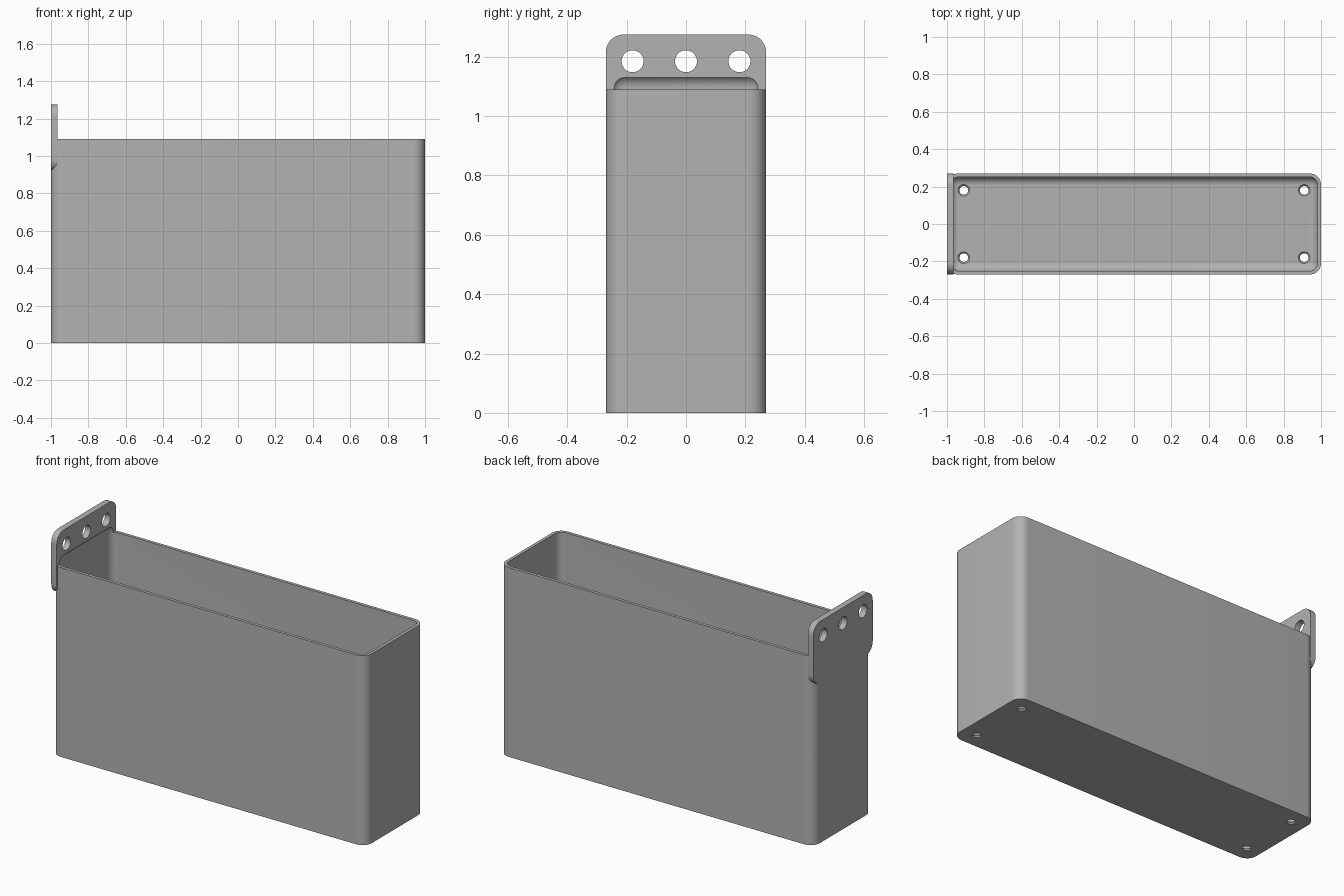
import bpy, bmesh, math
from mathutils import Matrix, Vector

cube = bpy.data.objects.get("Cube")
if cube:
    bpy.data.objects.remove(cube, do_unlink=True)

HALF_W, HEIGHT, WALL = 0.27, 1.09, 0.018
TAB_BACK, TAB_FRONT = -1.0, -0.965

grey = bpy.data.materials.new("plain grey")
grey.use_nodes = True
colour = (0.45, 0.45, 0.45, 1)
grey.diffuse_color = colour
grey.node_tree.nodes["Principled BSDF"].inputs["Base Color"].default_value = colour


def make_object(name, bm):
    bmesh.ops.recalc_face_normals(bm, faces=bm.faces)
    mesh = bpy.data.meshes.new(name)
    bm.to_mesh(mesh)
    bm.free()
    mesh.materials.append(grey)
    obj = bpy.data.objects.new(name, mesh)
    bpy.context.collection.objects.link(obj)
    return obj


def rounded_box(name, low, high, radius, axis=None, segments=10):
    """Box with edges along one axis rounded, or all edges if axis is None."""
    low, high = Vector(low), Vector(high)
    bm = bmesh.new()
    bmesh.ops.create_cube(bm, size=1)
    bmesh.ops.scale(bm, vec=high - low, verts=bm.verts)
    bmesh.ops.translate(bm, vec=(low + high) / 2, verts=bm.verts)
    edges = [e for e in bm.edges if axis is None
             or abs((e.verts[0].co - e.verts[1].co).normalized()[axis]) > 0.9]
    bmesh.ops.bevel(bm, geom=edges, offset=radius, segments=segments,
                    profile=0.5, affect='EDGES')
    return make_object(name, bm)


def round_cutter(name, centre, r_low, r_high, depth, along_x=False):
    bm = bmesh.new()
    turn = Matrix.Rotation(math.pi / 2, 4, 'Y') if along_x else Matrix()
    bmesh.ops.create_cone(bm, cap_ends=True, segments=32, radius1=r_low,
                          radius2=r_high, depth=depth,
                          matrix=Matrix.Translation(centre) @ turn)
    return make_object(name, bm)


def combine(target, other, operation):
    mod = target.modifiers.new(operation.lower(), 'BOOLEAN')
    mod.operation, mod.solver, mod.object = operation, 'EXACT', other
    bpy.context.view_layer.objects.active = target
    bpy.ops.object.modifier_apply(modifier=mod.name)
    bpy.data.objects.remove(other, do_unlink=True)


# Outer body and the mounting tab on its end
bin_body = rounded_box("bin_body", (-1, -HALF_W, 0), (1, HALF_W, HEIGHT), 0.06, axis=2)
tab = rounded_box("mounting_tab", (TAB_BACK, -HALF_W, 0.92),
                  (TAB_FRONT, HALF_W, 1.275), 0.06, axis=0)
combine(bin_body, tab, 'UNION')

# Filleted cavity, which also leaves a shallow recess in the tab
inner = HALF_W - WALL
cavity = rounded_box("cavity_cutter", (WALL - 1, -inner, WALL),
                     (1 - WALL, inner, 1.14), 0.045)
combine(bin_body, cavity, 'DIFFERENCE')

# Three hanging holes through the tab
for y in (-0.18, 0, 0.18):
    combine(bin_body, round_cutter("tab_hole", (-0.98, y, 1.185), 0.037, 0.037,
                                   0.1, along_x=True), 'DIFFERENCE')

# Countersunk screw holes in the floor
for x in (-0.91, 0.91):
    for y in (-0.18, 0.18):
        combine(bin_body, round_cutter("floor_hole", (x, y, 0), 0.023, 0.023, 0.1),
                'DIFFERENCE')
        combine(bin_body, round_cutter("countersink", (x, y, 0.0155), 0.019, 0.039, 0.02),
                'DIFFERENCE')

# Smooth the fillets and keep the edges sharp
bpy.ops.object.select_all(action='DESELECT')
bin_body.select_set(True)
bpy.context.view_layer.objects.active = bin_body
bpy.ops.object.shade_smooth_by_angle(angle=math.radians(30))
